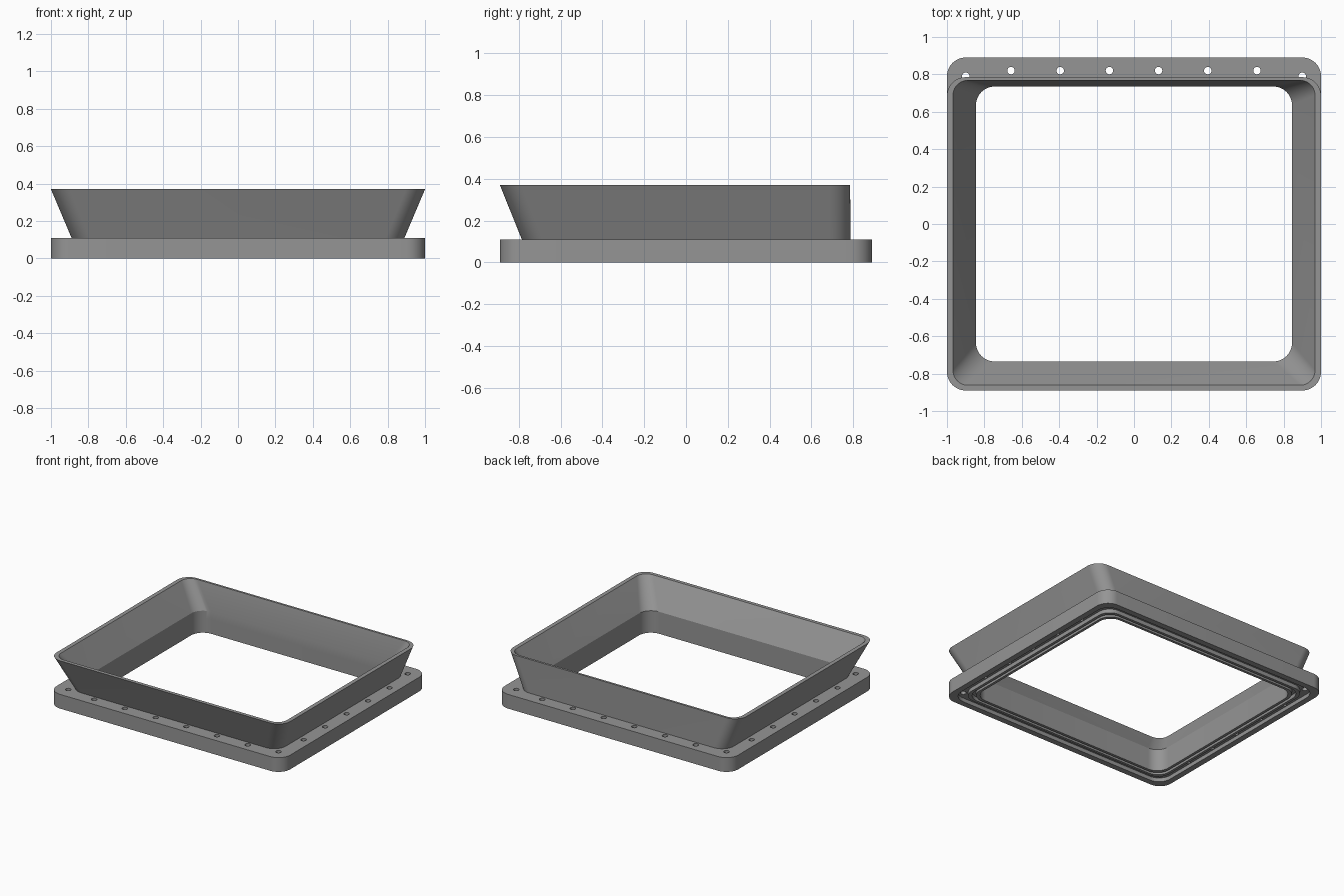
import bpy
import bmesh
from math import cos, sin, pi, radians

if "Cube" in bpy.data.objects:
    bpy.data.objects.remove(bpy.data.objects["Cube"], do_unlink=True)

HALF_X, HALF_Y = 1.0, 0.89
FLANGE_TOP, RIM_TOP = 0.11, 0.37
CORNER_STEPS = 12

grey = bpy.data.materials.new("plain grey")
grey.use_nodes = True
grey.diffuse_color = (0.3, 0.3, 0.3, 1)
grey.node_tree.nodes["Principled BSDF"].inputs["Base Color"].default_value = (0.3, 0.3, 0.3, 1)


def rounded_loop(bm, hx, y_front, y_back, r, z):
    """Vertices of a rounded rectangle, counter-clockwise."""
    corners = ((hx - r, y_back - r), (r - hx, y_back - r),
               (r - hx, y_front + r), (hx - r, y_front + r))
    loop = []
    for i, (cx, cy) in enumerate(corners):
        for k in range(CORNER_STEPS + 1):
            a = (i + k / CORNER_STEPS) * pi / 2
            loop.append(bm.verts.new((cx + r * cos(a), cy + r * sin(a), z)))
    return loop


def make_object(name, bm):
    bmesh.ops.recalc_face_normals(bm, faces=bm.faces[:])
    mesh = bpy.data.meshes.new(name)
    bm.to_mesh(mesh)
    bm.free()
    mesh.materials.append(grey)
    obj = bpy.data.objects.new(name, mesh)
    bpy.context.collection.objects.link(obj)
    return obj


def make_frame(name, sections):
    """Closed frame: each section is a rounded rectangle, joined to the next."""
    bm = bmesh.new()
    loops = [rounded_loop(bm, *s) for s in sections]
    n = len(loops[0])
    for i, lower in enumerate(loops):
        upper = loops[(i + 1) % len(loops)]
        for k in range(n):
            j = (k + 1) % n
            bm.faces.new((lower[k], lower[j], upper[j], upper[k]))
    return make_object(name, bm)


def activate(obj):
    bpy.ops.object.select_all(action='DESELECT')
    obj.select_set(True)
    bpy.context.view_layer.objects.active = obj


# Base flange: (inset, height) profile with two grooves underneath
profile = [(0, FLANGE_TOP), (0, 0),
           (0.045, 0), (0.045, 0.03), (0.095, 0.03), (0.095, 0),
           (0.115, 0), (0.115, 0.03), (0.135, 0.03), (0.135, 0),
           (0.155, 0), (0.155, FLANGE_TOP)]
flange = make_frame("base_flange", [
    (HALF_X - d, d - HALF_Y, HALF_Y - d, 0.1, z) for d, z in profile])

# Bolt holes on a line inset from the flange edge, with one in each corner
pitch, bolt_x, bolt_y = 0.263, 0.93, 0.82
spots = [(sx * 0.9, sy * 0.79) for sx in (-1, 1) for sy in (-1, 1)]
spots += [((i - 2.5) * pitch, s * bolt_y) for i in range(6) for s in (-1, 1)]
spots += [(s * bolt_x, (i - 2) * pitch) for i in range(5) for s in (-1, 1)]
bm = bmesh.new()
for x, y in spots:
    made = bmesh.ops.create_cone(bm, cap_ends=True, segments=20,
                                 radius1=0.02, radius2=0.02, depth=0.3)
    bmesh.ops.translate(bm, verts=made["verts"], vec=(x, y, 0.1))
cutter = make_object("bolt_hole_cutter", bm)
cutter.hide_render = True
activate(flange)
cut = flange.modifiers.new("bolt_holes", 'BOOLEAN')
cut.operation = 'DIFFERENCE'
cut.solver = 'EXACT'
cut.object = cutter
bpy.ops.object.modifier_apply(modifier=cut.name)
bpy.data.objects.remove(cutter, do_unlink=True)

# Flared collar: three sides lean outward, the back stays upright
collar = make_frame("flared_collar", [
    (0.89, -0.785, 0.787, 0.1, FLANGE_TOP),
    (1.0, -0.89, 0.785, 0.1, RIM_TOP),
    (0.968, -0.862, 0.768, 0.08, RIM_TOP),
    (0.845, -0.735, 0.735, 0.1, 0.17),
    (0.845, -0.735, 0.735, 0.1, FLANGE_TOP)])

for obj in (flange, collar):
    activate(obj)
    bpy.ops.object.shade_smooth_by_angle(angle=radians(20))
